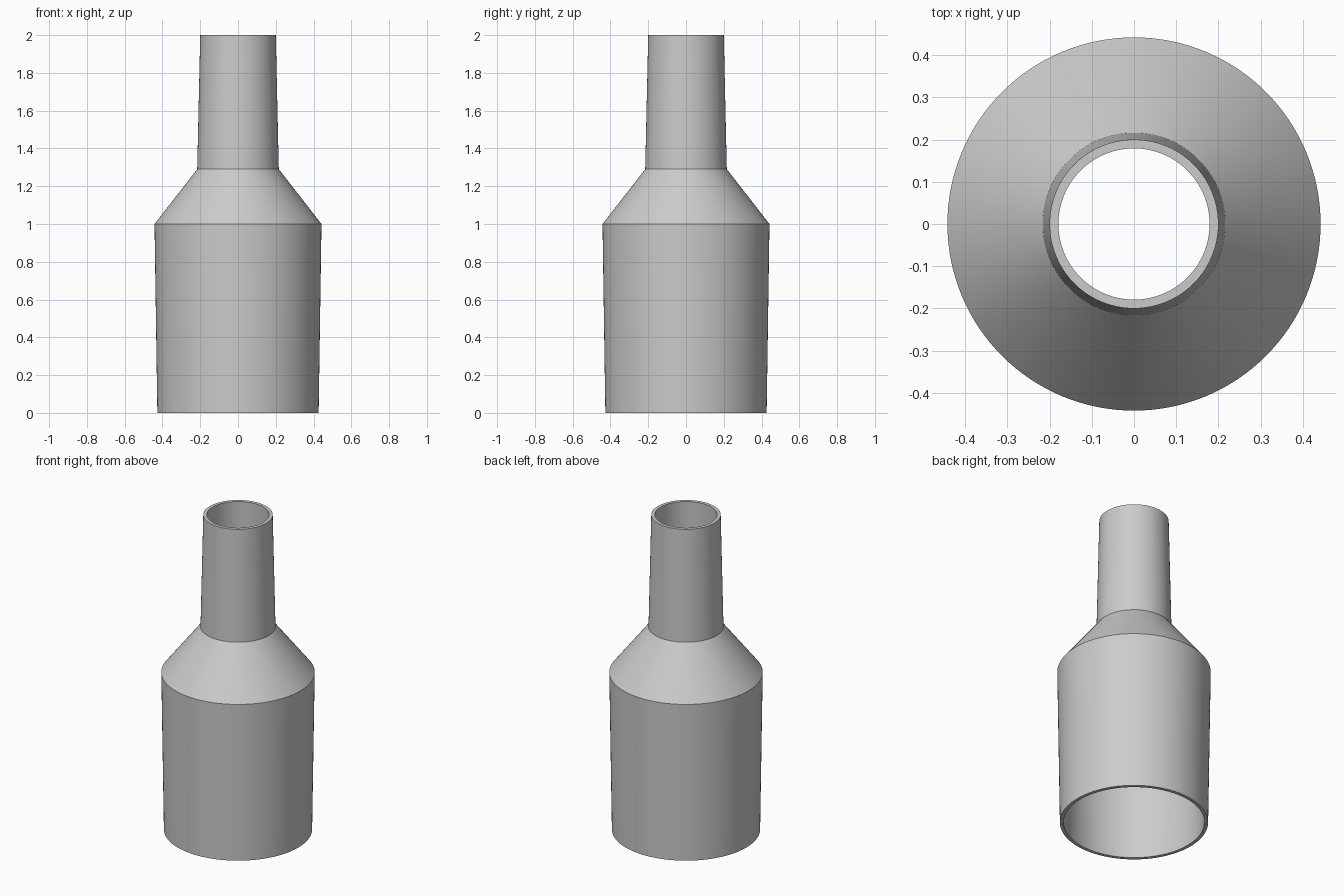
import bpy
import bmesh
import math

cube = bpy.data.objects.get("Cube")
if cube:
    bpy.data.objects.remove(cube, do_unlink=True)

SIDES = 128
WALL = 0.021

# Plain grey plastic
grey = bpy.data.materials.new("grey_plastic")
grey.use_nodes = True
colour = (0.6, 0.6, 0.6, 1.0)
grey.diffuse_color = colour
grey.node_tree.nodes["Principled BSDF"].inputs["Base Color"].default_value = colour

# Outer wall from the wide socket up to the narrow spout, then the bore back down
outer = [(0.427, 0), (0.442, 1.0), (0.216, 1.29), (0.2, 2)]
inner = [(r - WALL, z) for r, z in reversed(outer)]
profile = outer + inner


def revolve(name, points, material):
    """Spin a closed profile of (radius, height) points around the z axis."""
    bm = bmesh.new()
    rings = []
    for r, z in points:
        rings.append([bm.verts.new((r * math.cos(a), r * math.sin(a), z))
                      for a in (math.tau * i / SIDES for i in range(SIDES))])
    for k, low in enumerate(rings):
        high = rings[(k + 1) % len(rings)]
        for i in range(SIDES):
            j = (i + 1) % SIDES
            bm.faces.new((low[i], low[j], high[j], high[i]))
    bmesh.ops.recalc_face_normals(bm, faces=bm.faces)
    mesh = bpy.data.meshes.new(name)
    bm.to_mesh(mesh)
    bm.free()
    mesh.materials.append(material)
    obj = bpy.data.objects.new(name, mesh)
    bpy.context.collection.objects.link(obj)
    return obj


# Hollow stepped hose adapter
adapter = revolve("hose_adapter", profile, grey)
bpy.ops.object.select_all(action="DESELECT")
adapter.select_set(True)
bpy.context.view_layer.objects.active = adapter
bpy.ops.object.shade_smooth_by_angle(angle=math.radians(30))
